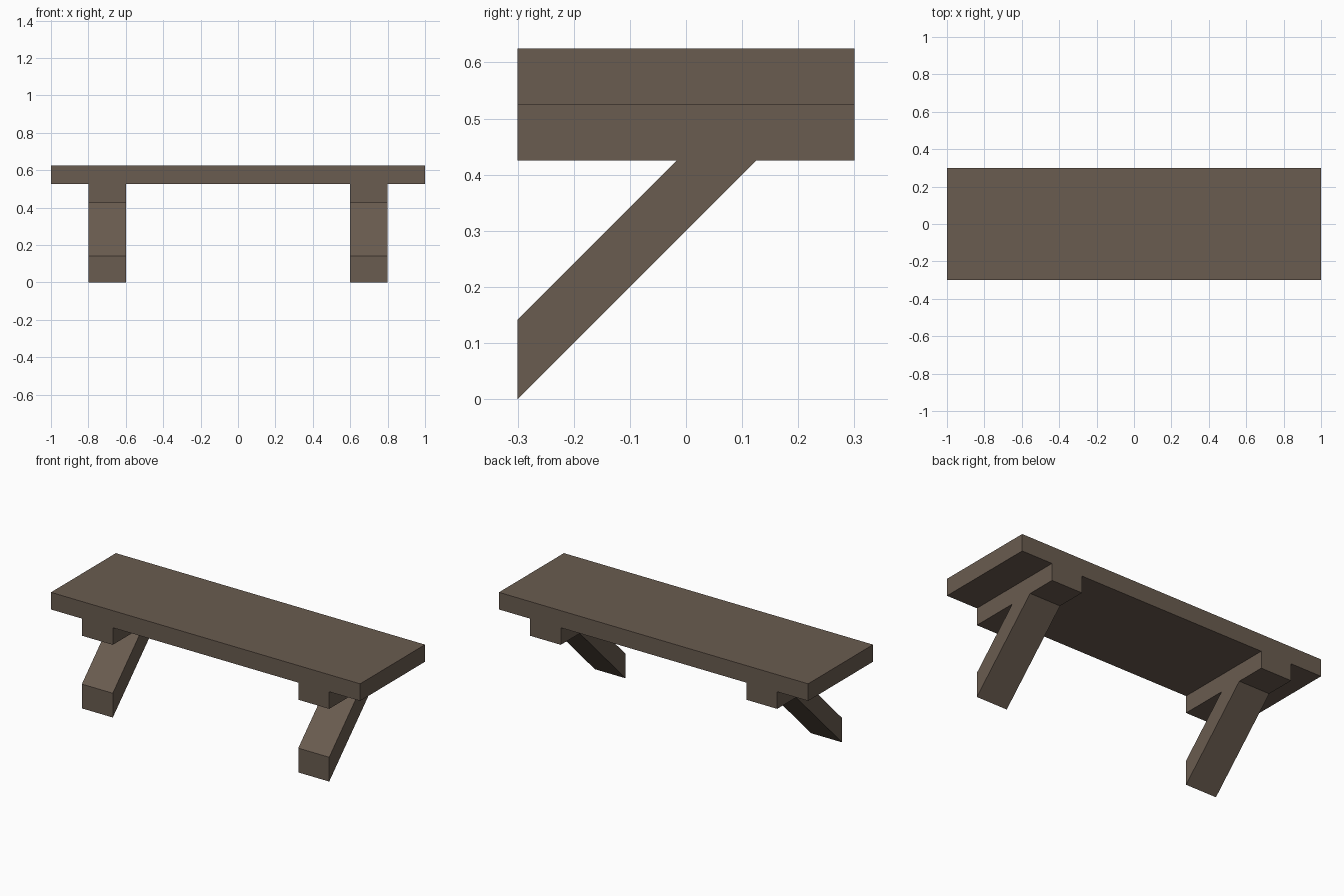
import bpy
import bmesh

if "Cube" in bpy.data.objects:
    bpy.data.objects.remove(bpy.data.objects["Cube"])

wood = bpy.data.materials.new("dark brown wood")
wood.diffuse_color = (0.144, 0.107, 0.080, 1)
wood.use_nodes = True
wood.node_tree.nodes["Principled BSDF"].inputs["Base Color"].default_value = wood.diffuse_color


def prism(name, profile, x0, x1):
    """Extrude a (y, z) outline along x."""
    bm = bmesh.new()
    face = bm.faces.new([bm.verts.new((x0, y, z)) for y, z in profile])
    ext = bmesh.ops.extrude_face_region(bm, geom=[face])
    verts = [v for v in ext["geom"] if isinstance(v, bmesh.types.BMVert)]
    bmesh.ops.translate(bm, verts=verts, vec=(x1 - x0, 0, 0))
    bmesh.ops.recalc_face_normals(bm, faces=bm.faces)
    mesh = bpy.data.meshes.new(name)
    bm.to_mesh(mesh)
    bm.free()
    mesh.materials.append(wood)
    obj = bpy.data.objects.new(name, mesh)
    bpy.context.collection.objects.link(obj)
    return obj


# Seat plank
prism("seat", [(-0.3, 0.525), (0.3, 0.525), (0.3, 0.625), (-0.3, 0.625)], -1, 1)

# Supports: cross bar and slanted leg in one outline
support = [(-0.3, 0), (0.125, 0.425), (0.3, 0.425), (0.3, 0.525),
           (-0.3, 0.525), (-0.3, 0.425), (-0.017, 0.425), (-0.3, 0.142)]
for side, x in (("left", -0.7), ("right", 0.7)):
    prism(side + "_support", support, x - 0.1, x + 0.1)
